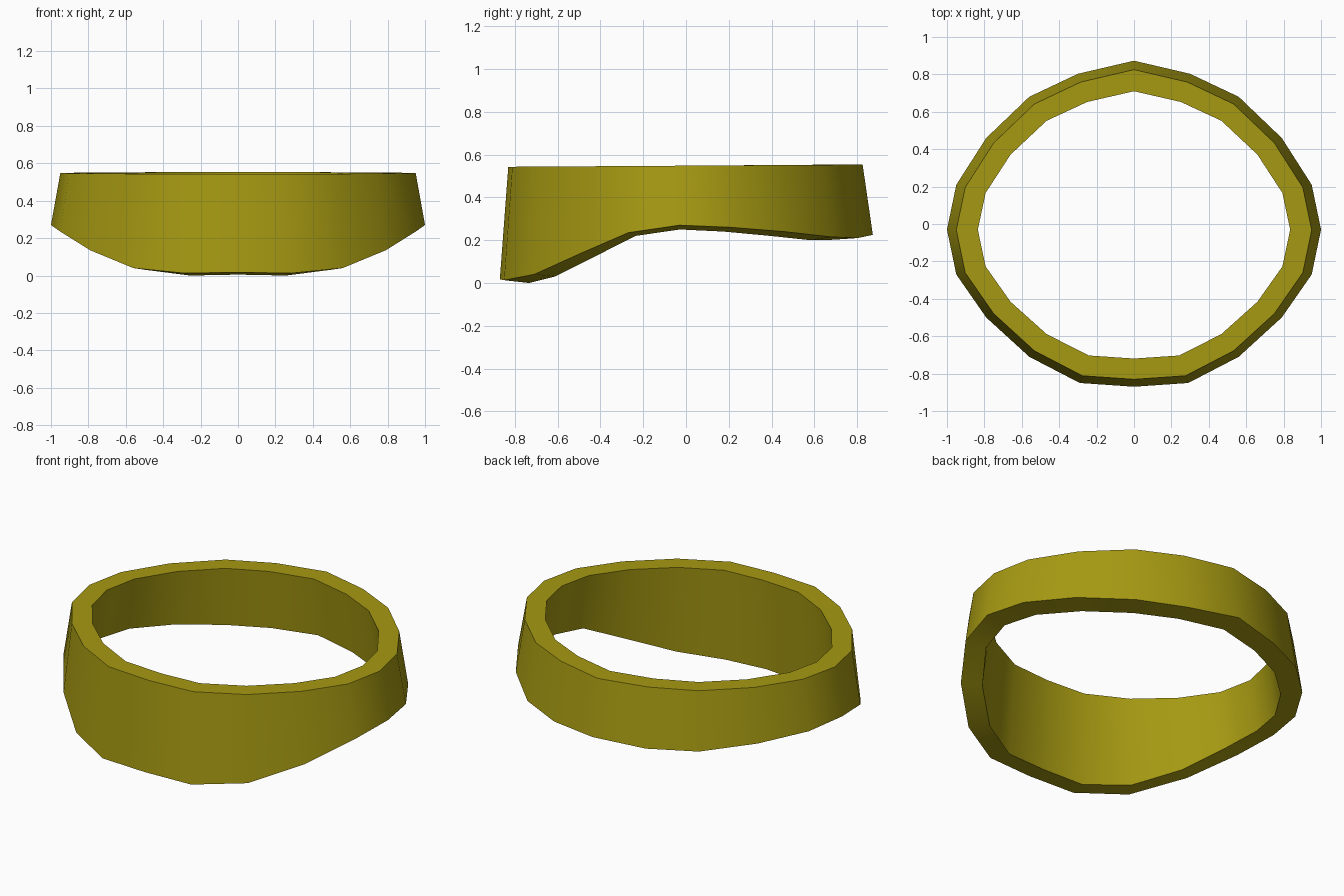
import bpy, bmesh, math

if "Cube" in bpy.data.objects:
    bpy.data.objects.remove(bpy.data.objects["Cube"])

# Right half of the lower outer rim, back to front: x, y, outer z, inner z
HALF = [(0, .873, .225, .207), (.30, .803, .21, .202), (.56, .68, .215, .20),
        (.79, .46, .24, .22), (.95, .21, .26, .24), (1.0, -.03, .27, .25),
        (.95, -.27, .235, .22), (.79, -.50, .135, .12), (.56, -.71, .04, .03),
        (.29, -.85, .013, .0), (0, -.87, .017, .005)]
rim = HALF + [(-x, y, a, b) for x, y, a, b in HALF[-2:0:-1]]


def top_z(y):
    return .548 + .006 * y


# Four corners of the wall section at each station
def section(x, y, outer_z, inner_z):
    return [(x, y, outer_z),
            (x * .95, y * .95 - .004, top_z(y)),
            (x * .835, y * .82 - .006, top_z(y)),
            (x * .88, y * .86 - .003, inner_z)]


# Closed band bridged from station to station
bm = bmesh.new()
rings = [[bm.verts.new(p) for p in section(*s)] for s in rim]
for i, a in enumerate(rings):
    b = rings[(i + 1) % len(rings)]
    for j in range(4):
        k = (j + 1) % 4
        bm.faces.new((a[j], a[k], b[k], b[j]))
bmesh.ops.recalc_face_normals(bm, faces=bm.faces)
mesh = bpy.data.meshes.new("band")
bm.to_mesh(mesh)
bm.free()

band = bpy.data.objects.new("band", mesh)
bpy.context.collection.objects.link(band)
gold = bpy.data.materials.new("gold")
gold.diffuse_color = (.38, .32, .006, 1)
gold.use_nodes = True
gold.node_tree.nodes["Principled BSDF"].inputs["Base Color"].default_value = gold.diffuse_color
mesh.materials.append(gold)

# Smooth around the wall, sharp at the rims
bpy.context.view_layer.objects.active = band
band.select_set(True)
bpy.ops.object.shade_smooth_by_angle(angle=math.radians(40))
